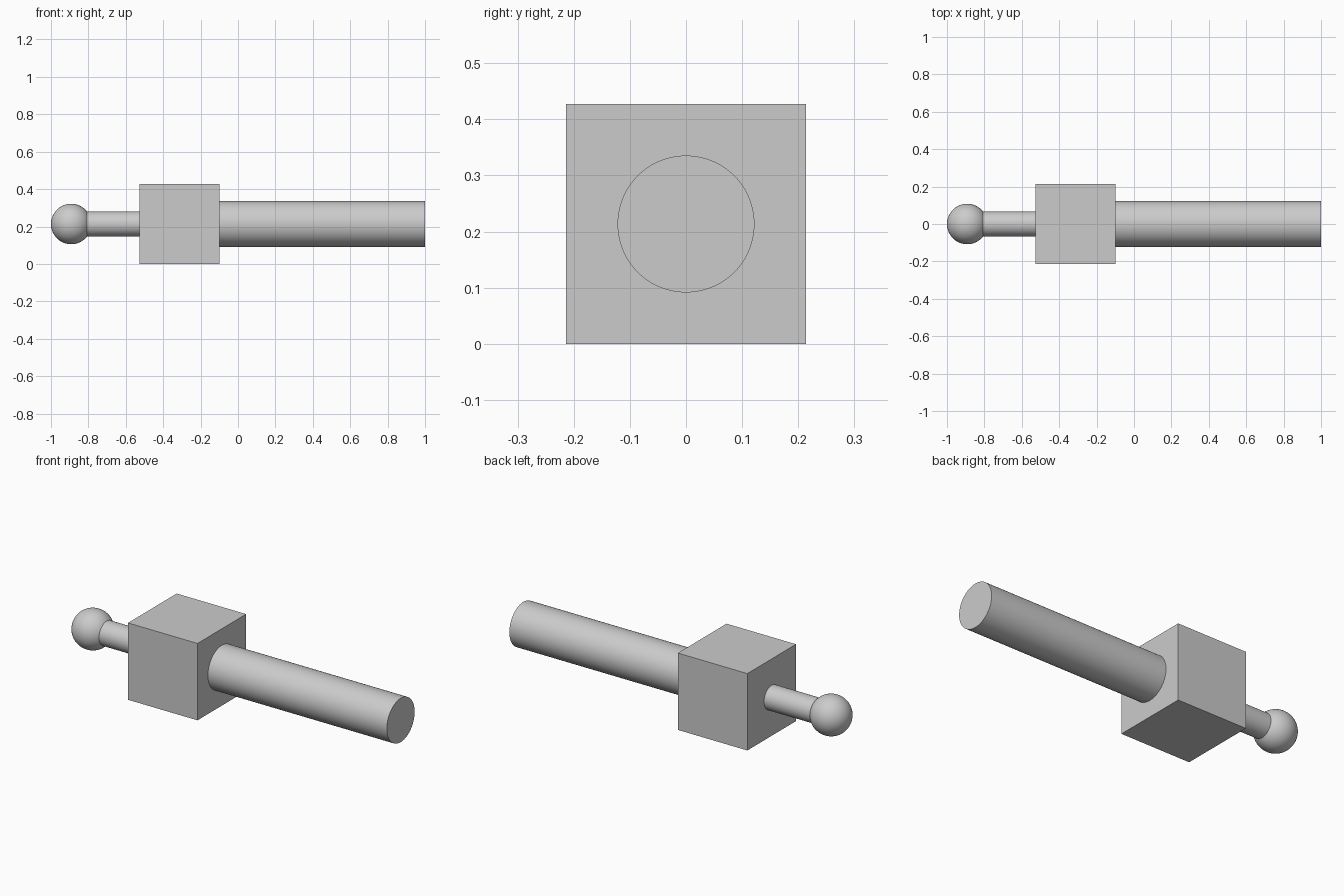
import bpy
from math import radians

if "Cube" in bpy.data.objects:
    bpy.data.objects.remove(bpy.data.objects["Cube"], do_unlink=True)

AXIS_Z = 0.2135  # height of the shared centre line

grey = bpy.data.materials.new("light_grey")
grey.use_nodes = True
colour = (0.6, 0.6, 0.6, 1)
grey.diffuse_color = colour
grey.node_tree.nodes["Principled BSDF"].inputs["Base Color"].default_value = colour


def finish(name, smooth=True):
    obj = bpy.context.object
    obj.name = name
    obj.data.materials.append(grey)
    if smooth:
        bpy.ops.object.shade_smooth_by_angle(angle=radians(30))
    return obj


def rod(name, x0, x1, radius):
    bpy.ops.mesh.primitive_cylinder_add(
        vertices=96, radius=radius, depth=x1 - x0,
        location=((x0 + x1) / 2, 0, AXIS_Z), rotation=(0, radians(90), 0))
    return finish(name)


# Central block
bpy.ops.mesh.primitive_cube_add(size=0.427, location=(-0.313, 0, AXIS_Z))
finish("block", smooth=False)

# Thick rod to the left, thin neck to the right
rod("thick_rod", -0.11, 1.0, 0.122)
rod("thin_neck", -0.85, -0.51, 0.067)

# Ball at the end of the neck
bpy.ops.mesh.primitive_uv_sphere_add(
    segments=64, ring_count=32, radius=0.108,
    location=(-0.892, 0, AXIS_Z), rotation=(0, radians(90), 0))
finish("ball_end")
